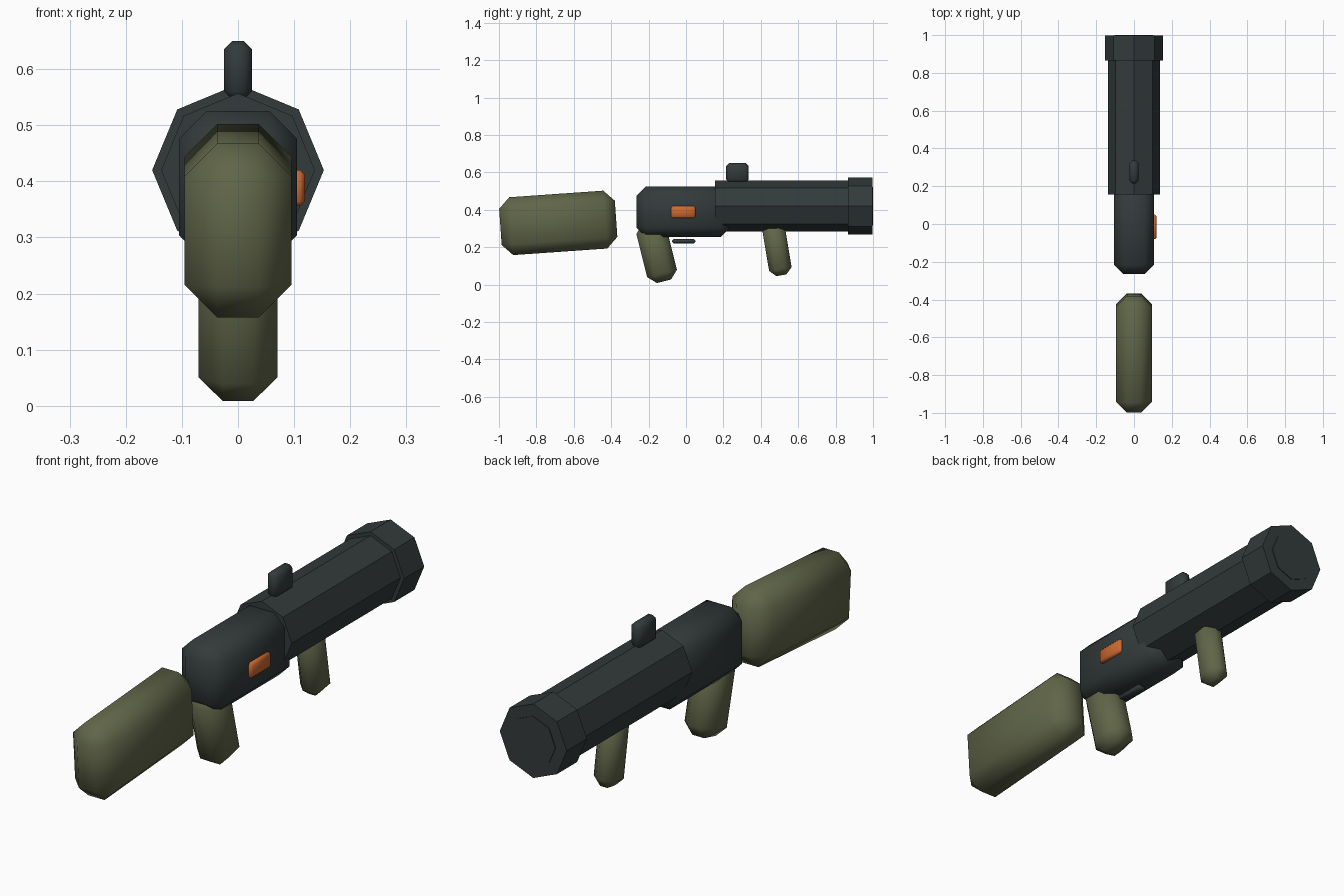
import bpy
import bmesh
from math import radians
from mathutils import Matrix

cube = bpy.data.objects.get("Cube")
if cube:
    bpy.data.objects.remove(cube, do_unlink=True)


def material(name, rgb):
    mat = bpy.data.materials.new(name)
    mat.use_nodes = True
    mat.diffuse_color = (*rgb, 1)
    mat.node_tree.nodes["Principled BSDF"].inputs["Base Color"].default_value = (*rgb, 1)
    return mat


GUNMETAL = material("dark gunmetal", (0.033, 0.043, 0.043))
OLIVE = material("olive green", (0.115, 0.13, 0.065))
ORANGE = material("orange", (0.60, 0.14, 0.03))


def add_object(name, bm, mat, smooth):
    mesh = bpy.data.meshes.new(name)
    for face in bm.faces:
        face.smooth = smooth
    bm.to_mesh(mesh)
    bm.free()
    mesh.materials.append(mat)
    obj = bpy.data.objects.new(name, mesh)
    bpy.context.collection.objects.link(obj)
    return obj


def chamfered_box(name, centre, size, chamfer, mat, tilt=0):
    """Smooth-shaded box with single-segment chamfers, tilted about x."""
    bm = bmesh.new()
    bmesh.ops.create_cube(bm, size=1, matrix=Matrix.Diagonal((*size, 1)))
    obj = add_object(name, bm, mat, True)
    obj.location = centre
    obj.rotation_euler.x = radians(tilt)
    bevel = obj.modifiers.new("chamfer", "BEVEL")
    bevel.width = chamfer
    bevel.segments = 1
    return obj


def octagon_tube(name, radius, y0, y1):
    """Flat-shaded eight-sided prism along y, corner up."""
    bm = bmesh.new()
    bmesh.ops.create_cone(bm, cap_ends=True, segments=8, radius1=radius,
                          radius2=radius, depth=y1 - y0,
                          matrix=Matrix.Rotation(radians(90), 4, "X"))
    obj = add_object(name, bm, GUNMETAL, False)
    obj.location = (0, (y0 + y1) / 2, 0.42)
    return obj


# Barrel, muzzle collar and bore disc
octagon_tube("barrel", 0.137, 0.155, 0.99)
octagon_tube("muzzle_collar", 0.153, 0.865, 0.997)
octagon_tube("bore_disc", 0.103, 0.95, 1.0)

# Receiver, sight and trigger
chamfered_box("receiver", (0, -0.015, 0.39), (0.21, 0.5, 0.27), 0.049, GUNMETAL)
chamfered_box("sight", (0, 0.275, 0.598), (0.05, 0.12, 0.104), 0.015, GUNMETAL)
chamfered_box("trigger", (0, -0.012, 0.232), (0.04, 0.125, 0.022), 0.007, GUNMETAL)

# Orange plate on the left flank
chamfered_box("side_button", (0.106, -0.015, 0.388), (0.026, 0.13, 0.064), 0.008, ORANGE)

# Stock and grips
chamfered_box("stock", (0, -0.683, 0.33), (0.19, 0.62, 0.31), 0.058, OLIVE, 4)
chamfered_box("rear_grip", (0, -0.157, 0.175), (0.14, 0.164, 0.324), 0.043, OLIVE, 14)
chamfered_box("front_grip", (0, 0.487, 0.188), (0.10, 0.122, 0.28), 0.034, OLIVE, 9.5)
